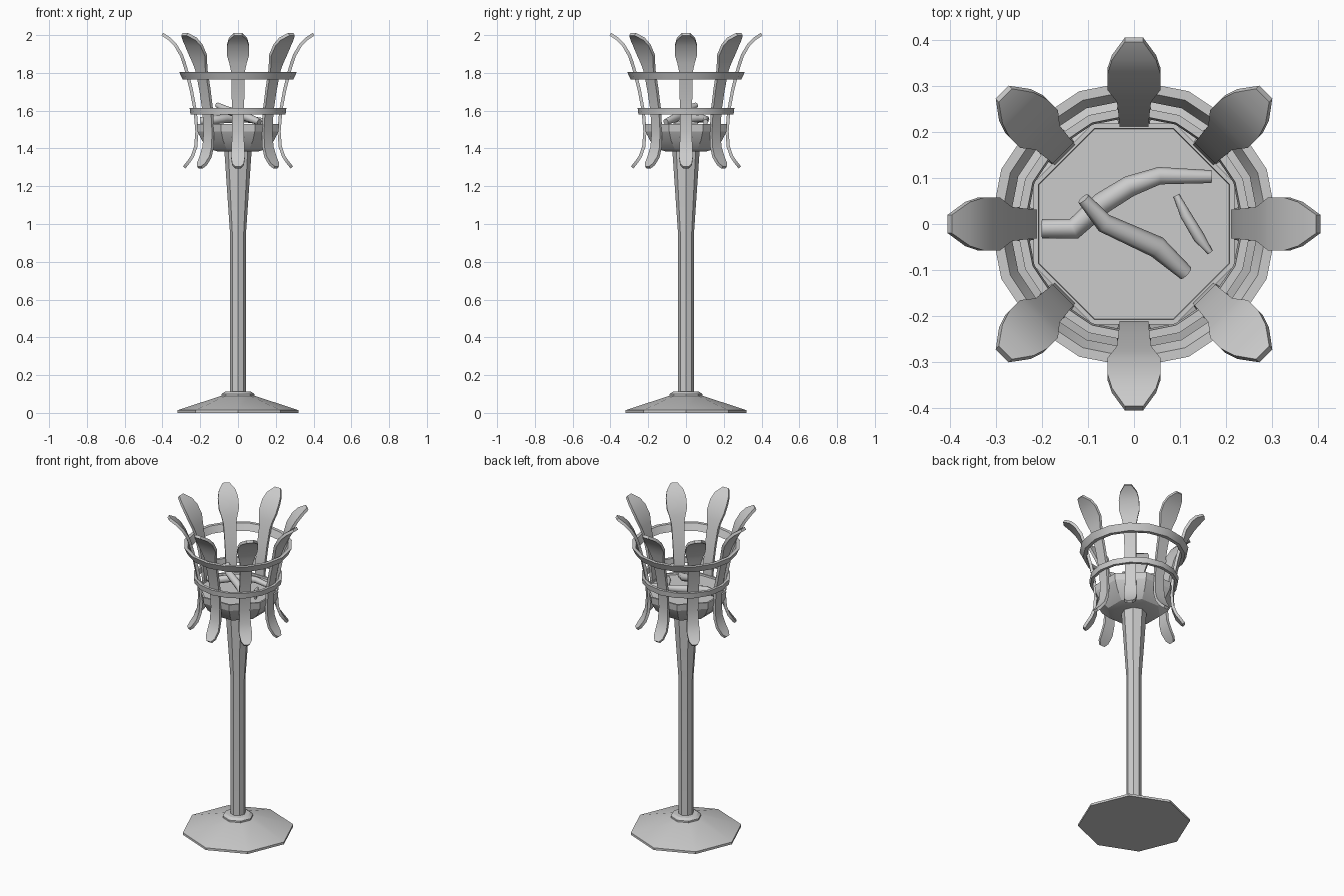
import bpy, bmesh, math
from mathutils import Vector

if "Cube" in bpy.data.objects:
    bpy.data.objects.remove(bpy.data.objects["Cube"])


def finish(bm, name, angle=30):
    bmesh.ops.recalc_face_normals(bm, faces=bm.faces)
    me = bpy.data.meshes.new(name)
    bm.to_mesh(me)
    bm.free()
    ob = bpy.data.objects.new(name, me)
    bpy.context.collection.objects.link(ob)
    bpy.ops.object.select_all(action='DESELECT')
    ob.select_set(True)
    bpy.context.view_layer.objects.active = ob
    bpy.ops.object.shade_smooth_by_angle(angle=math.radians(angle))
    return ob


def skin(bm, loops, closed=False):
    """Bridge equal-length vertex loops; cap the ends unless closed."""
    rows = [[bm.verts.new(p) for p in loop] for loop in loops]
    pairs = list(zip(rows, rows[1:]))
    if closed:
        pairs.append((rows[-1], rows[0]))
    else:
        bm.faces.new(rows[0])
        bm.faces.new(rows[-1])
    for a, b in pairs:
        for i in range(len(a)):
            j = (i + 1) % len(a)
            bm.faces.new((a[i], a[j], b[j], b[i]))


def lathe(name, profile, sides, turn=0.0, closed=False, angle=30):
    bm = bmesh.new()
    step = 2 * math.pi / sides
    skin(bm, [[(r * math.cos(turn + i * step), r * math.sin(turn + i * step), z)
               for i in range(sides)] for r, z in profile], closed)
    return finish(bm, name, angle)


def slat(name, turn):
    # radius (outer face), height, half width
    path = [(0.292, 1.305, 0.015), (0.277, 1.322, 0.031), (0.25, 1.36, 0.037),
            (0.232, 1.41, 0.034), (0.226, 1.49, 0.031), (0.235, 1.60, 0.032),
            (0.256, 1.71, 0.034), (0.281, 1.81, 0.037), (0.293, 1.85, 0.046),
            (0.307, 1.89, 0.058), (0.338, 1.942, 0.058), (0.367, 1.973, 0.048),
            (0.405, 1.998, 0.02)]
    bm = bmesh.new()
    loops = []
    c, s = math.cos(turn), math.sin(turn)
    for i, (r, z, w) in enumerate(path):
        a, b = path[max(i - 1, 0)], path[min(i + 1, len(path) - 1)]
        t = Vector((b[0] - a[0], b[1] - a[1])).normalized()
        n = Vector((-t.y, t.x)) * 0.017
        section = [(r, z, -w), (r, z, w), (r + n.x, z + n.y, w), (r + n.x, z + n.y, -w)]
        loops.append([(p * c - q * s, p * s + q * c, h) for p, h, q in section])
    skin(bm, loops)
    return finish(bm, name, 40)


def stick(name, path, sides=8):
    bm = bmesh.new()
    pts = [Vector(p[:3]) for p in path]
    loops = []
    for i, p in enumerate(pts):
        t = (pts[min(i + 1, len(pts) - 1)] - pts[max(i - 1, 0)]).normalized()
        u = t.cross(Vector((0, 0, 1))).normalized()
        v = u.cross(t)
        r = path[i][3]
        loops.append([p + r * (math.cos(k * 2 * math.pi / sides) * u +
                               math.sin(k * 2 * math.pi / sides) * v) for k in range(sides)])
    skin(bm, loops)
    return finish(bm, name, 60)


# Octagonal foot, collar and flared pole
lathe("foot", [(0.32, 0), (0.32, 0.014), (0.09, 0.09)], 8)
lathe("collar", [(0.088, 0.085), (0.088, 0.1), (0.07, 0.112), (0.04, 0.114)], 8)
lathe("pole", [(0.043, 0.09), (0.043, 0.96), (0.073, 1.40)], 8)

# Fire bowl
lathe("bowl", [(0.12, 1.385), (0.155, 1.395), (0.205, 1.44), (0.232, 1.49),
               (0.236, 1.53), (0.225, 1.53), (0.223, 1.52)], 8, math.pi / 8, angle=20)

# Basket hoops
lathe("upper_hoop", [(0.293, 1.765), (0.312, 1.806), (0.291, 1.806), (0.272, 1.765)],
      16, closed=True)
lathe("lower_hoop", [(0.252, 1.58), (0.256, 1.613), (0.238, 1.613), (0.234, 1.58)],
      16, closed=True)

# Eight curved slats
for k in range(8):
    slat(f"slat_{k + 1}", k * math.pi / 4)

# Firewood: x, y, z, radius
stick("long_log", [(-0.2, -0.01, 1.545, 0.021), (-0.13, -0.01, 1.55, 0.023),
                   (-0.07, 0.045, 1.558, 0.024), (-0.01, 0.082, 1.56, 0.023),
                   (0.055, 0.105, 1.555, 0.019), (0.168, 0.103, 1.54, 0.014)])
stick("leaning_log", [(-0.11, 0.055, 1.63, 0.014), (-0.065, 0.002, 1.605, 0.021),
                      (0.05, -0.05, 1.565, 0.024), (0.113, -0.107, 1.54, 0.017)])
stick("twig", [(0.092, 0.062, 1.532, 0.007), (0.112, 0.02, 1.534, 0.012),
               (0.142, -0.03, 1.534, 0.013), (0.166, -0.062, 1.532, 0.006)])
